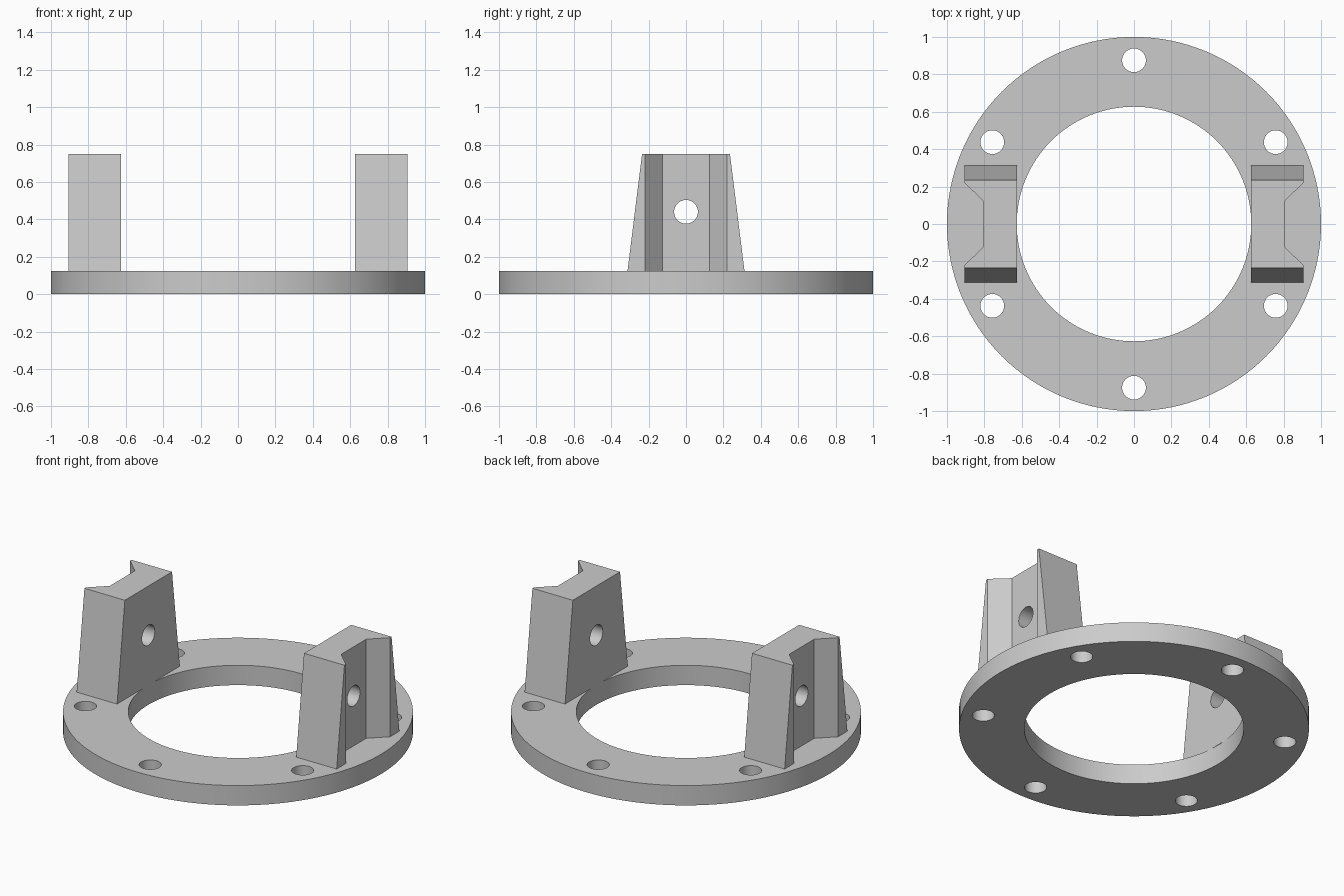
import bpy, bmesh
from math import cos, sin, pi, radians
from mathutils import Matrix

cube = bpy.data.objects.get("Cube")
if cube:
    bpy.data.objects.remove(cube, do_unlink=True)

BASE_H, TOP_H = 0.125, 0.75
OUTER_R, INNER_R = 1.0, 0.627
HOLE_R, BOLT_R = 0.0635, 0.875

grey = bpy.data.materials.new("plain grey")
grey.use_nodes = True
colour = (0.6, 0.6, 0.6, 1)
grey.diffuse_color = colour
grey.node_tree.nodes["Principled BSDF"].inputs["Base Color"].default_value = colour


def make_object(name, bm):
    bmesh.ops.recalc_face_normals(bm, faces=bm.faces)
    mesh = bpy.data.meshes.new(name)
    bm.to_mesh(mesh)
    bm.free()
    mesh.materials.append(grey)
    obj = bpy.data.objects.new(name, mesh)
    bpy.context.collection.objects.link(obj)
    return obj


def add_cylinder(bm, radius, depth, matrix, segments):
    bmesh.ops.create_cone(bm, cap_ends=True, segments=segments, radius1=radius,
                          radius2=radius, depth=depth, matrix=matrix)


def select_only(obj):
    bpy.ops.object.select_all(action="DESELECT")
    obj.select_set(True)
    bpy.context.view_layer.objects.active = obj


def cut(obj, cutter):
    select_only(obj)
    mod = obj.modifiers.new("holes", "BOOLEAN")
    mod.operation, mod.solver, mod.object = "DIFFERENCE", "EXACT", cutter
    bpy.ops.object.modifier_apply(modifier=mod.name)
    bpy.data.objects.remove(cutter, do_unlink=True)
    bpy.ops.object.shade_smooth_by_angle(angle=radians(30))


# Base ring: disc with a large bore and six bolt holes
bm = bmesh.new()
add_cylinder(bm, OUTER_R, BASE_H, Matrix.Translation((0, 0, BASE_H / 2)), 128)
base_ring = make_object("base_ring", bm)

bm = bmesh.new()
add_cylinder(bm, INNER_R, 1, Matrix.Identity(4), 128)
for i in range(6):
    a = pi / 6 + i * pi / 3
    add_cylinder(bm, HOLE_R, 1,
                 Matrix.Translation((BOLT_R * cos(a), BOLT_R * sin(a), 0)), 40)
cut(base_ring, make_object("ring_cutter", bm))


# Upright bracket: tapered block with a vertical channel in its outer face
def make_bracket(name, side):
    half = [(0.625, 0.3125), (0.907, 0.3125), (0.907, 0.22), (0.807, 0.125)]
    outline = half + [(x, -y) for x, y in reversed(half)]
    bm = bmesh.new()
    bottom = [bm.verts.new((side * x, y, BASE_H)) for x, y in outline]
    top = []
    for x, y in outline:
        if abs(y) > 0.3:
            y *= 0.235 / 0.3125
        top.append(bm.verts.new((side * x, y, TOP_H)))
    bm.faces.new(bottom)
    bm.faces.new(top)
    for i in range(len(outline)):
        j = (i + 1) % len(outline)
        bm.faces.new((bottom[i], bottom[j], top[j], top[i]))
    bracket = make_object(name, bm)

    # Pivot hole through the web
    bm = bmesh.new()
    place = Matrix.Translation((side * 0.75, 0, 0.44)) @ Matrix.Rotation(pi / 2, 4, "Y")
    add_cylinder(bm, HOLE_R, 1, place, 40)
    cut(bracket, make_object("pivot_cutter", bm))


make_bracket("left_bracket", 1)
make_bracket("right_bracket", -1)
